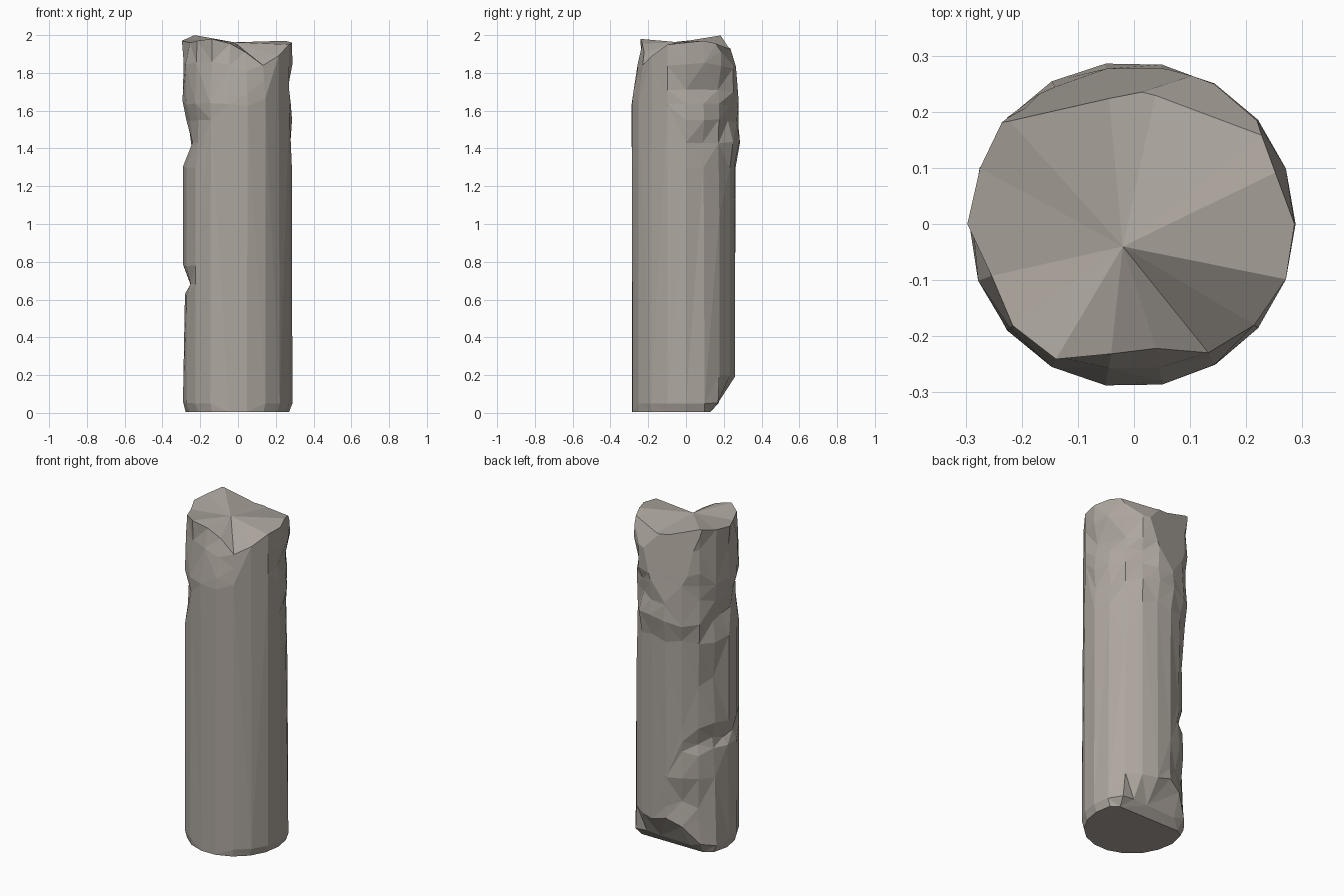
import bpy, bmesh, math, random
from math import sin, cos, radians
from mathutils import Vector

if "Cube" in bpy.data.objects:
    bpy.data.objects.remove(bpy.data.objects["Cube"])

random.seed(4)
STEP = 20

# broken top rim: (radius, height) every 20 degrees from +x
RIM = [(.286, 1.96), (.268, 1.97), (.285, 1.95), (.28, 1.93), (.29, 1.92),
       (.288, 1.93), (.288, 1.96), (.3, 2.0), (.292, 1.98), (.297, 1.97),
       (.27, 1.96), (.282, 1.97), (.278, 1.98), (.235, 1.955), (.225, 1.91),
       (.265, 1.84), (.28, 1.89), (.288, 1.95)]
LEVELS = [0, .05, .2, .3, .45, .62, .68, .78, 1.05, 1.3, 1.43, 1.55, 1.64, 1.72, 1.86]

# chips: angle, height, half-width in degrees, half-height, depth
CHIPS = [(20, 1.71, 40, .11, .04), (60, 1.57, 35, .12, .03), (25, 1.42, 35, .16, .03),
         (180, 1.45, 40, .14, .045), (215, 1.5, 35, .14, .03), (275, 1.92, 65, .26, .045),
         (185, .69, 35, .075, .04), (150, .67, 40, .12, .03), (190, .42, 35, .15, .015),
         (125, .3, 35, .15, .03), (150, 1.05, 40, .2, .02)]

# flat fractures cutting whole slabs off, each through three points
CUTS = [((-.24, .18, 2.0), (.09, .25, 1.92), (-.09, .275, 1.5)),
        ((.02, .29, 1.83), (.02, .21, 1.97), (.2, .215, 1.87))]


def shaft_radius(deg, z):
    a = radians(deg)
    r = .291 + .006 * max(0, -cos(a)) - .003 * max(0, cos(a))
    # weathered back and left sides are rougher and slightly worn
    rough = max(0, cos(a - radians(135)))
    if .1 < z < 1.35:
        r -= .022 * max(0, sin(a))
    r -= rough * random.uniform(0, .014)
    for ca, cz, wa, hz, d in CHIPS:
        da = abs((deg - ca + 180) % 360 - 180) / wa
        dz = abs(z - cz) / hz
        r -= d * max(0, 1 - da) * max(0, 1 - dz) * 1.3
    return r


bm = bmesh.new()
rings = []
for lv in LEVELS:
    ring = []
    for i, (_, top) in enumerate(RIM):
        deg = i * STEP
        z = lv if lv <= 1.55 else 1.55 + (lv - 1.55) * (top - 1.55) / .43
        rough = max(0, cos(radians(deg - 120)))
        if 0 < lv < 1.8:
            z += rough * random.uniform(-.025, .025)
        r = shaft_radius(deg, z)
        x, y = r * cos(radians(deg)), r * sin(radians(deg))
        # sheared-off lower back edge and worn base rim
        if lv < .2:
            y = min(y, .13 + lv * .8)
        if lv == 0:
            x, y = x * .94, y * .99
            z = .005
        ring.append(bm.verts.new((x, y, z)))
    rings.append(ring)
rings.append([bm.verts.new((r * cos(radians(i * STEP)), r * sin(radians(i * STEP)), z))
              for i, (r, z) in enumerate(RIM)])

# shaft walls
n = len(RIM)
for a, b in zip(rings, rings[1:]):
    for i in range(n):
        j = (i + 1) % n
        bm.faces.new((a[i], a[j], b[j], b[i]))

# fractured top and bottom, fanned from a centre point
top_c = bm.verts.new((-.02, -.04, 1.962))
bot_c = bm.verts.new((0, -.03, 0))
for i in range(n):
    j = (i + 1) % n
    bm.faces.new((rings[-1][i], rings[-1][j], top_c))
    bm.faces.new((rings[0][j], rings[0][i], bot_c))

# slabs sheared from the upper back
inside = Vector((0, 0, 1))
for pts in CUTS:
    p, q, s = map(Vector, pts)
    normal = (q - p).cross(s - p).normalized()
    if normal.dot(inside - p) > 0:
        normal.negate()
    bmesh.ops.bisect_plane(bm, geom=bm.verts[:] + bm.edges[:] + bm.faces[:], dist=1e-5,
                           plane_co=p, plane_no=normal, clear_outer=True)
    bmesh.ops.holes_fill(bm, edges=[e for e in bm.edges if e.is_boundary], sides=0)

# merge nearly flat areas into long planes, then facet
bmesh.ops.remove_doubles(bm, verts=bm.verts, dist=.004)
bmesh.ops.dissolve_limit(bm, angle_limit=radians(7), verts=bm.verts, edges=bm.edges)
bmesh.ops.triangulate(bm, faces=bm.faces)
bmesh.ops.recalc_face_normals(bm, faces=bm.faces)

mesh = bpy.data.meshes.new("broken_stone_pillar")
bm.to_mesh(mesh)
bm.free()
stone = bpy.data.materials.new("warm grey stone")
stone.diffuse_color = (.42, .385, .345, 1)
stone.use_nodes = True
stone.node_tree.nodes["Principled BSDF"].inputs["Base Color"].default_value = stone.diffuse_color
mesh.materials.append(stone)
pillar = bpy.data.objects.new("broken_stone_pillar", mesh)
bpy.context.collection.objects.link(pillar)
